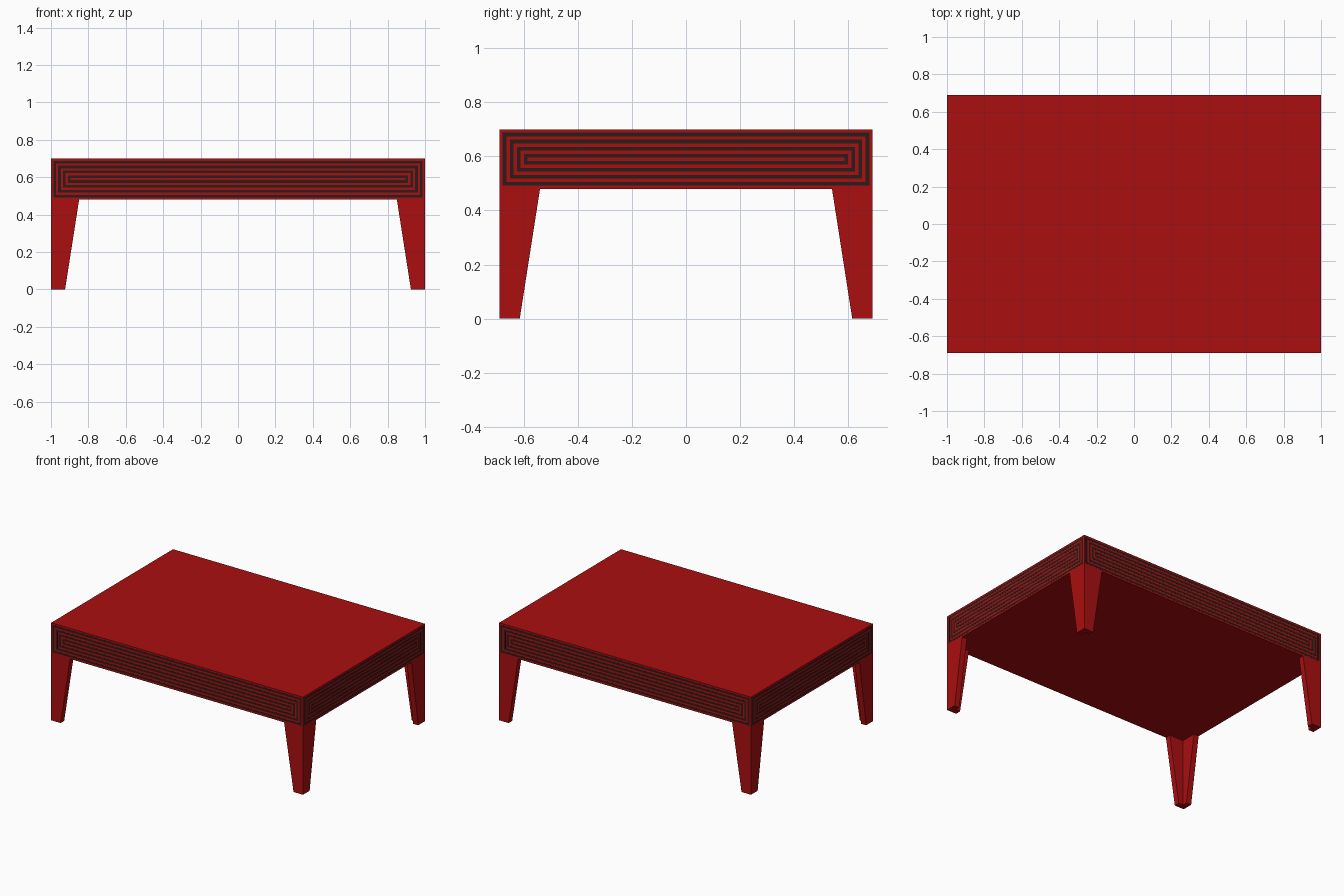
import bpy, bmesh
from mathutils import Vector

if "Cube" in bpy.data.objects:
    bpy.data.objects.remove(bpy.data.objects["Cube"])

HX, HY = 0.9995, 0.6905      # half length and half depth
Z0, Z1 = 0.48, 0.70          # slab underside and top
EPS = 0.0005                 # inlay stands this far proud


def material(name, color):
    m = bpy.data.materials.new(name)
    m.diffuse_color = color
    m.use_nodes = True
    m.node_tree.nodes["Principled BSDF"].inputs["Base Color"].default_value = m.diffuse_color
    return m


RED = material("red_lacquer", (0.40, 0.0045, 0.005, 1))
DARK = material("dark_inlay", (0.022, 0.012, 0.009, 1))


def finish(name, bm, mat, mirror=(False, False, False)):
    bmesh.ops.recalc_face_normals(bm, faces=bm.faces)
    me = bpy.data.meshes.new(name)
    bm.to_mesh(me)
    bm.free()
    me.materials.append(mat)
    ob = bpy.data.objects.new(name, me)
    bpy.context.collection.objects.link(ob)
    if any(mirror):
        mod = ob.modifiers.new("mirror", 'MIRROR')
        mod.use_axis = mirror
        mod.use_mirror_merge = False
    return ob


def add_box(bm, lo, hi):
    lo, hi = Vector(lo), Vector(hi)
    for v in bmesh.ops.create_cube(bm, size=1)["verts"]:
        v.co = (lo + hi) / 2 + v.co * (hi - lo)


# Thick table slab
bm = bmesh.new()
add_box(bm, (-HX, -HY, Z0), (HX, HY, Z1))
finish("table_slab", bm, RED)

# Tapered L-section legs, one corner mirrored to four
bm = bmesh.new()


def l_section(w, t, z):
    pts = [(0, 0), (w, 0), (w, t), (t, t), (t, w), (0, w)]
    return [bm.verts.new((HX - a, HY - b, z)) for a, b in pts]


bottom, top = l_section(0.075, 0.04, 0), l_section(0.15, 0.04, Z0)
bm.faces.new(bottom)
bm.faces.new(top)
for i in range(6):
    j = (i + 1) % 6
    bm.faces.new((bottom[i], bottom[j], top[j], top[i]))
finish("legs", bm, RED, (True, True, False))


# Four concentric rectangular inlay rings
def inlay(name, half, place, mirror):
    bm = bmesh.new()
    start, step, w = 0.012, 0.026, 0.014
    for k in range(4):
        d = start + k * step
        u, lo, hi = half - d, Z0 + d, Z1 - d
        bars = [(-u, lo, u, lo + w), (-u, hi - w, u, hi),
                (-u, lo + w, -u + w, hi - w), (u - w, lo + w, u, hi - w)]
        for u0, a, u1, b in bars:
            add_box(bm, *place(u0, a, u1, b))
    finish(name, bm, DARK, mirror)


inlay("front_back_inlay", HX,
      lambda u0, a, u1, b: ((u0, -HY - EPS, a), (u1, -HY + 0.004, b)),
      (False, True, False))
inlay("side_inlay", HY,
      lambda u0, a, u1, b: ((HX - 0.004, u0, a), (HX + EPS, u1, b)),
      (True, False, False))
